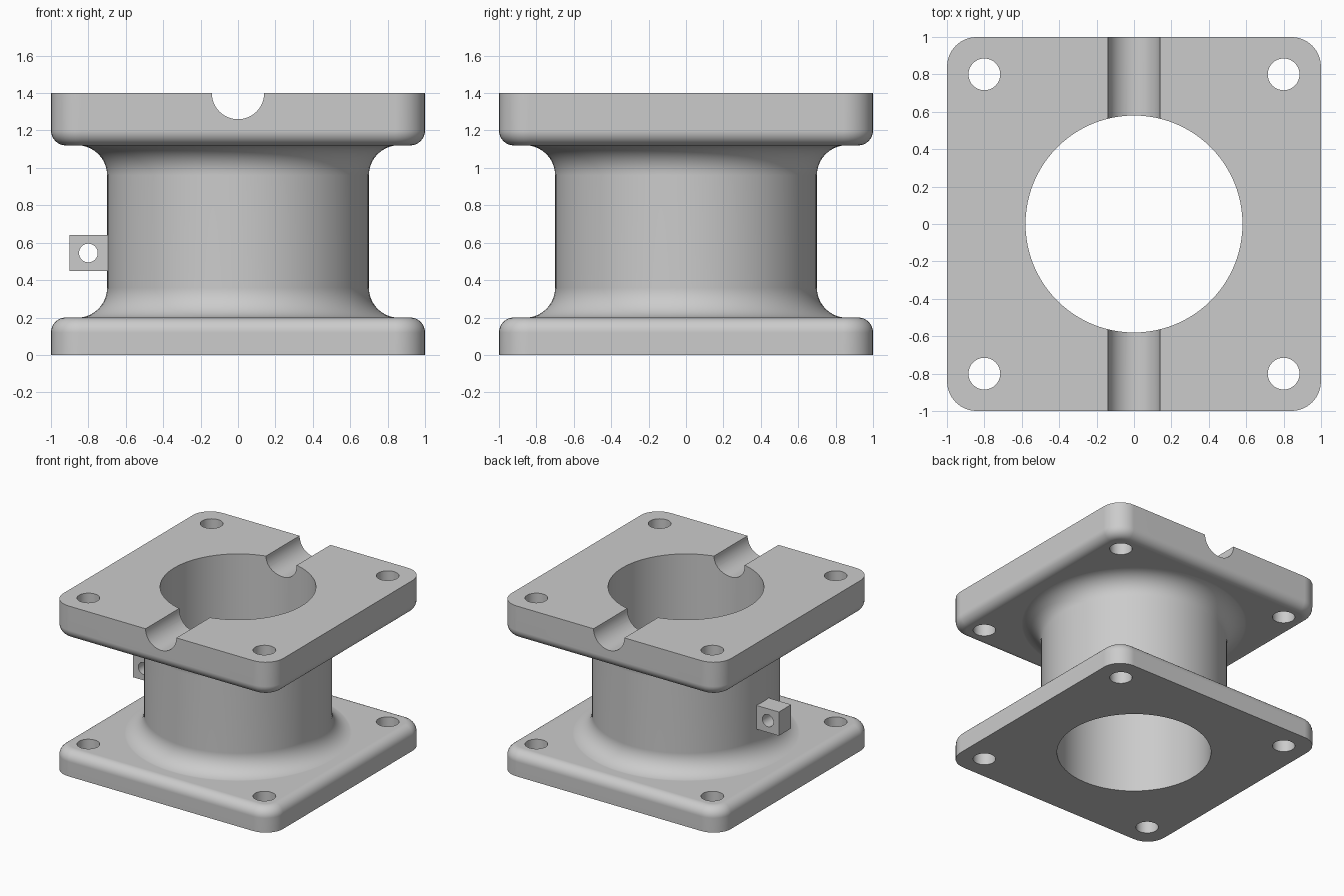
import bpy, bmesh, math
from mathutils import Matrix

if "Cube" in bpy.data.objects:
    bpy.data.objects.remove(bpy.data.objects["Cube"])

grey = bpy.data.materials.new("cast_grey")
grey.diffuse_color = (0.6, 0.6, 0.6, 1)
grey.use_nodes = True
grey.node_tree.nodes["Principled BSDF"].inputs["Base Color"].default_value = grey.diffuse_color


def loft(name, rings):
    """Closed solid through a stack of equal-length rings, capped at both ends."""
    bm = bmesh.new()
    loops = [[bm.verts.new(p) for p in ring] for ring in rings]
    n = len(loops[0])
    for a, b in zip(loops, loops[1:]):
        for i in range(n):
            j = (i + 1) % n
            bm.faces.new((a[i], a[j], b[j], b[i]))
    bm.faces.new(loops[0])
    bm.faces.new(loops[-1])
    bmesh.ops.recalc_face_normals(bm, faces=bm.faces)
    return to_object(name, bm)


def to_object(name, bm):
    mesh = bpy.data.meshes.new(name)
    bm.to_mesh(mesh)
    bm.free()
    mesh.materials.append(grey)
    ob = bpy.data.objects.new(name, mesh)
    bpy.context.collection.objects.link(ob)
    return ob


def circle(r, z, n=96):
    return [(r * math.cos(2 * math.pi * i / n), r * math.sin(2 * math.pi * i / n), z)
            for i in range(n)]


def rounded_square(inset, z, corner=0.16, steps=8):
    r, c = corner - inset, 1 - corner
    pts = []
    for q, (sx, sy) in enumerate(((1, 1), (-1, 1), (-1, -1), (1, -1))):
        for k in range(steps + 1):
            a = math.pi / 2 * (q + k / steps)
            pts.append((sx * c + r * math.cos(a), sy * c + r * math.sin(a), z))
    return pts


def flange(name, z_flat, z_round, r=0.08, steps=8):
    """Rounded square plate with one rounded rim, on the z_round side."""
    s = 1 if z_round > z_flat else -1
    rings = [rounded_square(0, z_flat)]
    for k in range(steps + 1):
        a = math.pi / 2 * k / steps
        rings.append(rounded_square(r * (1 - math.cos(a)),
                                    z_round - s * r * (1 - math.sin(a))))
    return loft(name, rings)


def cylinder(name, r, length, location, along_y=False, n=48):
    bm = bmesh.new()
    m = Matrix.Translation(location)
    if along_y:
        m = m @ Matrix.Rotation(math.pi / 2, 4, 'X')
    bmesh.ops.create_cone(bm, cap_ends=True, segments=n, radius1=r, radius2=r,
                          depth=length, matrix=m)
    return to_object(name, bm)


def apply(ob, mod):
    bpy.context.view_layer.objects.active = ob
    bpy.ops.object.modifier_apply(modifier=mod.name)


def combine(body, tool, operation):
    mod = body.modifiers.new("combine", 'BOOLEAN')
    mod.operation, mod.solver, mod.object = operation, 'EXACT', tool
    apply(body, mod)
    bpy.data.objects.remove(tool)


# flanges
body = flange("flanged_spool", 0, 0.2)
combine(body, flange("top_flange", 1.4, 1.12), 'UNION')

# barrel with a fillet into each flange
R, F, EPS = 0.70, 0.16, 0.001
arc = [(R + F * (1 - math.sin(a)), F * (1 - math.cos(a)))
       for a in (math.pi / 2 * k / 10 for k in range(11))]
profile = [(R + F, 0.1)]
profile += [(r, 0.2 - EPS + z) for r, z in arc]
profile += [(r, 1.12 + EPS - z) for r, z in reversed(arc)]
profile += [(R + F, 1.25)]
combine(body, loft("barrel", [circle(r, z) for r, z in profile]), 'UNION')

# side lug
bm = bmesh.new()
bmesh.ops.create_cube(bm, size=1, matrix=Matrix.Translation((-0.78, 0, 0.545))
                      @ Matrix.Diagonal((0.24, 0.16, 0.195, 1)))
combine(body, to_object("side_lug", bm), 'UNION')

# bore, bolt holes, cross groove and lug eye
combine(body, cylinder("bore", 0.58, 2, (0, 0, 0.7), n=96), 'DIFFERENCE')
for x in (-0.8, 0.8):
    for y in (-0.8, 0.8):
        combine(body, cylinder("bolt_hole", 0.085, 2, (x, y, 0.7), n=32), 'DIFFERENCE')
combine(body, cylinder("groove", 0.14, 3, (0, 0, 1.4), True), 'DIFFERENCE')
combine(body, cylinder("lug_eye", 0.05, 0.4, (-0.8, 0, 0.545), True, 32), 'DIFFERENCE')

# smooth shading with crisp edges
body.data.materials.clear()
body.data.materials.append(grey)
for p in body.data.polygons:
    p.material_index = 0
bpy.context.view_layer.objects.active = body
body.select_set(True)
bpy.ops.object.shade_smooth_by_angle(angle=math.radians(30))
weighted = body.modifiers.new("weighted_normals", 'WEIGHTED_NORMAL')
weighted.keep_sharp = True
